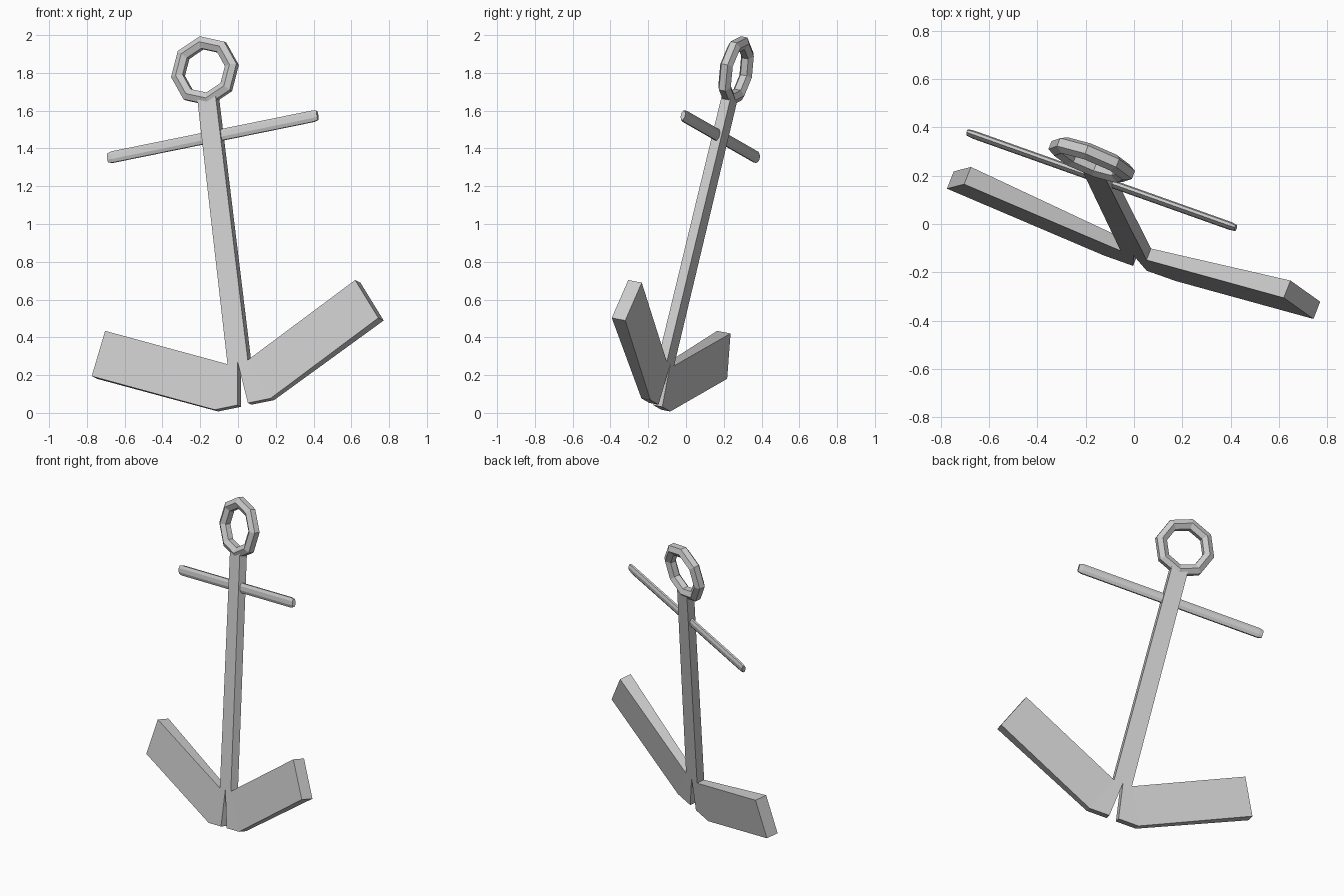
import bpy, bmesh, math
from mathutils import Vector, Matrix

if "Cube" in bpy.data.objects:
    bpy.data.objects.remove(bpy.data.objects["Cube"])

# Tilted frame of the anchor: origin at the ring centre, W along the shank
W = Vector((-0.114, 0.232, 0.966)).normalized()
U = Vector((0.926, -0.330, 0.184))
U = (U - W * U.dot(W)).normalized()
V = W.cross(U)
FRAME = Matrix.Translation((-0.175, 0.265, 1.81)) @ Matrix((U, V, W)).transposed().to_4x4()


def finish(name, bm):
    bmesh.ops.recalc_face_normals(bm, faces=bm.faces)
    me = bpy.data.meshes.new(name)
    bm.to_mesh(me)
    bm.free()
    ob = bpy.data.objects.new(name, me)
    ob.matrix_world = FRAME
    bpy.context.collection.objects.link(ob)


def plate(name, pts):
    """Closed plate from an outline of (u, w, half thickness)."""
    bm = bmesh.new()
    front = [bm.verts.new((u, -t, w)) for u, w, t in pts]
    back = [bm.verts.new((u, t, w)) for u, w, t in pts]
    bm.faces.new(front)
    bm.faces.new(back[::-1])
    for i in range(len(pts)):
        j = (i + 1) % len(pts)
        bm.faces.new((front[i], front[j], back[j], back[i]))
    finish(name, bm)


def loft(name, rings, closed):
    """Skin matching rings of points; closed joins last to first, else capped."""
    bm = bmesh.new()
    rs = [[bm.verts.new(p) for p in r] for r in rings]
    n = len(rs[0])
    for k in range(len(rs) if closed else len(rs) - 1):
        a, b = rs[k], rs[(k + 1) % len(rs)]
        for i in range(n):
            j = (i + 1) % n
            bm.faces.new((a[i], a[j], b[j], b[i]))
    if not closed:
        bm.faces.new(rs[0])
        bm.faces.new(rs[-1][::-1])
    finish(name, bm)


# Shank with forked foot
T = 0.026
half = [(0.052, -0.15, T), (0.058, -1.6, T), (0.16, -1.83, T), (0.03, -1.83, T)]
plate("shank", half + [(0, -1.6, T)] + [(-u, w, t) for u, w, t in half[::-1]])

# Flukes, thicker toward the tips
for side, s in (("left", -1), ("right", 1)):
    plate(side + "_fluke", [(s * 0.058, -1.6, T), (s * 0.715, -1.292, 0.039),
                            (s * 0.82, -1.52, 0.039), (s * 0.16, -1.83, T)])

# Cross stock with slightly narrowed ends
oct_angles = [math.tau * (i + 0.5) / 8 for i in range(8)]
loft("stock", [[(u, 0.016 * k * math.cos(a), -0.36 + 0.033 * k * math.sin(a)) for a in oct_angles]
               for u, k in ((-0.6, 0.8), (-0.575, 1), (0.575, 1), (0.6, 0.8))], False)

# Eight-sided ring with a six-sided section
rings = []
for i in range(8):
    a = math.tau * i / 8
    ring = []
    for j in range(6):
        b = math.tau * (j + 0.5) / 6
        r = 0.154 + 0.038 * math.cos(b)
        ring.append((r * math.sin(a), 0.036 * math.sin(b), r * math.cos(a)))
    rings.append(ring)
loft("ring", rings, True)
